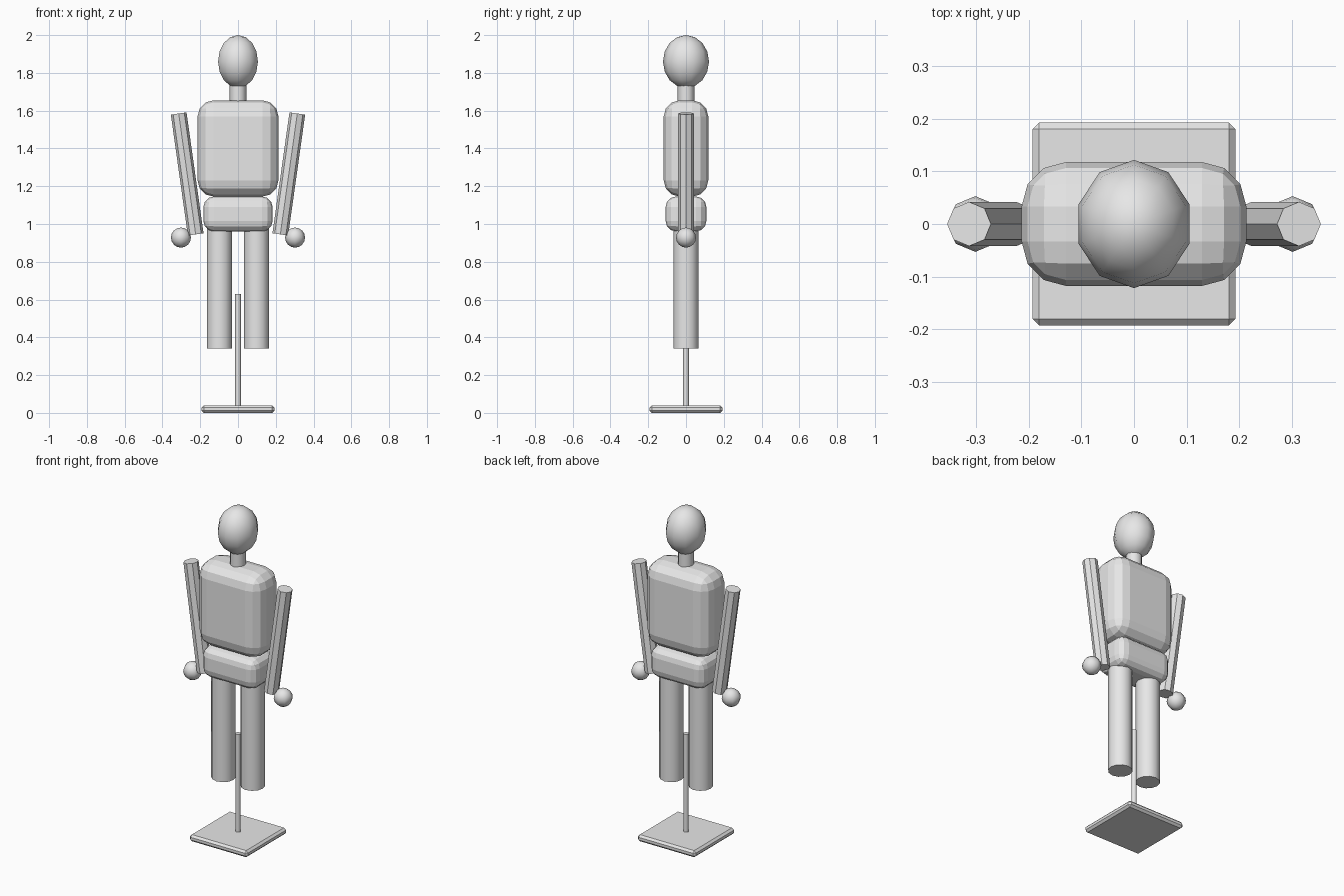
import bpy, bmesh, math
from mathutils import Vector

cube = bpy.data.objects.get("Cube")
if cube:
    bpy.data.objects.remove(cube, do_unlink=True)

grey = bpy.data.materials.new("plain grey")
grey.use_nodes = True
grey.diffuse_color = (0.8, 0.8, 0.8, 1)
grey.node_tree.nodes["Principled BSDF"].inputs["Base Color"].default_value = (0.8, 0.8, 0.8, 1)


def finish(name, bm, loc, smooth=None):
    """Turn a bmesh into a named, coloured object; smooth is an angle in degrees."""
    mesh = bpy.data.meshes.new(name)
    bm.to_mesh(mesh)
    bm.free()
    mesh.materials.append(grey)
    obj = bpy.data.objects.new(name, mesh)
    obj.location = loc
    bpy.context.collection.objects.link(obj)
    if smooth:
        bpy.ops.object.select_all(action="DESELECT")
        obj.select_set(True)
        bpy.context.view_layer.objects.active = obj
        bpy.ops.object.shade_smooth_by_angle(angle=math.radians(smooth))
    return obj


def block(name, size, loc, bevel, segments):
    bm = bmesh.new()
    bmesh.ops.create_cube(bm, size=1)
    bmesh.ops.scale(bm, vec=size, verts=bm.verts)
    obj = finish(name, bm, loc)
    mod = obj.modifiers.new("rounded edges", "BEVEL")
    mod.width = bevel
    mod.segments = segments
    return obj


def rod(name, start, end, radius, sides, smooth=None):
    """Capped cylinder between two points."""
    start, end = Vector(start), Vector(end)
    axis = end - start
    bm = bmesh.new()
    bmesh.ops.create_cone(bm, cap_ends=True, segments=sides, radius1=radius,
                          radius2=radius, depth=axis.length)
    obj = finish(name, bm, (start + end) / 2, smooth)
    obj.rotation_euler = (0, math.atan2(axis.x, axis.z), 0)
    return obj


def ball(name, radii, loc, segments, rings):
    bm = bmesh.new()
    bmesh.ops.create_uvsphere(bm, u_segments=segments, v_segments=rings, radius=1)
    bmesh.ops.scale(bm, vec=radii, verts=bm.verts)
    return finish(name, bm, loc, 60)


# Stand
block("stand_base", (0.386, 0.386, 0.04), (0, 0, 0.02), 0.012, 1)
rod("stand_pole", (0, 0, 0.03), (0, 0, 0.63), 0.015, 12, 40)

# Body
block("pelvis", (0.366, 0.216, 0.185), (0, 0, 1.053), 0.055, 3)
block("torso", (0.428, 0.236, 0.51), (0, 0, 1.4), 0.085, 3)
rod("neck", (0, 0, 1.62), (0, 0, 1.77), 0.044, 12, 40)
ball("head", (0.111, 0.122, 0.14), (0, 0, 1.86), 10, 8)

# Limbs
for side, s in (("left", 1), ("right", -1)):
    rod(side + "_leg", (s * 0.098, 0, 0.34), (s * 0.098, 0, 1.0), 0.067, 12, 40)
    rod(side + "_arm", (s * 0.224, 0, 0.945), (s * 0.314, 0, 1.585), 0.042, 8)
    ball(side + "_hand", (0.053, 0.053, 0.053), (s * 0.302, 0, 0.928), 8, 8)
